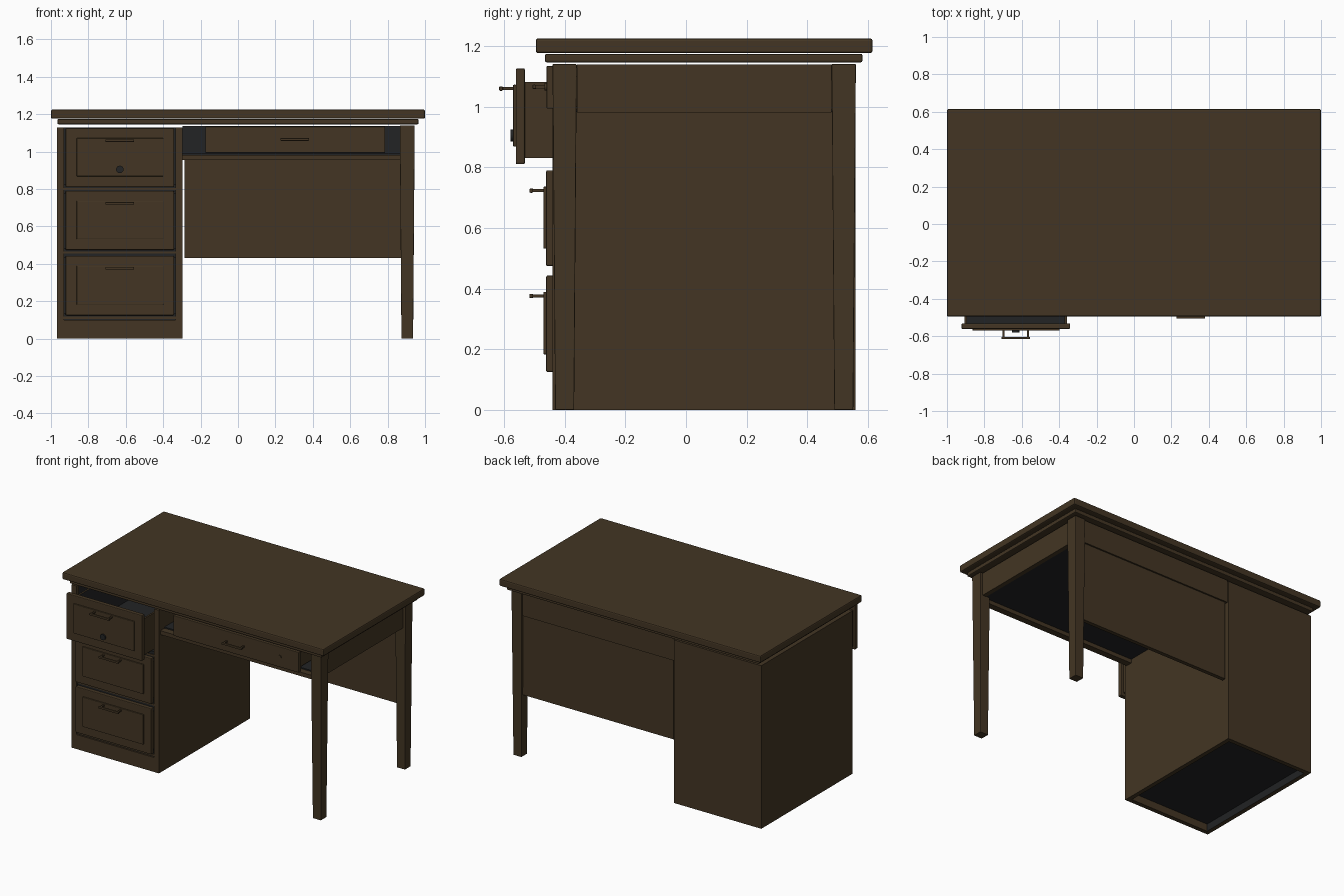
import bpy
import bmesh
from mathutils import Vector, Matrix

cube = bpy.data.objects.get("Cube")
if cube:
    bpy.data.objects.remove(cube, do_unlink=True)


def material(name, color):
    m = bpy.data.materials.new(name)
    m.use_nodes = True
    m.diffuse_color = color
    m.node_tree.nodes["Principled BSDF"].inputs["Base Color"].default_value = color
    return m


WOOD = material("dark_brown_wood", (0.056, 0.036, 0.017, 1))
DARK = material("dark_interior", (0.016, 0.017, 0.018, 1))


def finish(name, bm, mats, bevel=0):
    mesh = bpy.data.meshes.new(name)
    bm.to_mesh(mesh)
    bm.free()
    obj = bpy.data.objects.new(name, mesh)
    bpy.context.collection.objects.link(obj)
    for m in mats:
        mesh.materials.append(m)
    if bevel:
        mod = obj.modifiers.new("soft_edges", "BEVEL")
        mod.width = bevel
        mod.segments = 2


def box(name, x, y, z, bevel=0, dark=None, mat=WOOD, taper=1):
    """Box from ranges; the face looking along `dark` gets the interior colour."""
    bm = bmesh.new()
    bmesh.ops.create_cube(bm, size=1)
    lo, hi = Vector((x[0], y[0], z[0])), Vector((x[1], y[1], z[1]))
    scale = Matrix.Diagonal(hi - lo)
    for v in bm.verts:
        if v.co.z < 0:
            v.co.x *= taper
            v.co.y *= taper
        v.co = (lo + hi) / 2 + scale @ v.co
    bm.normal_update()
    if dark:
        for f in bm.faces:
            if f.normal.dot(Vector(dark)) > 0.9:
                f.material_index = 1
    finish(name, bm, (mat, DARK), bevel)


def disc(name, x, y, z, radius, depth, mat=WOOD):
    bm = bmesh.new()
    turn = Matrix.Translation((x, y, z)) @ Matrix.Rotation(1.5708, 4, "X")
    bmesh.ops.create_cone(bm, cap_ends=True, segments=16, radius1=radius,
                          radius2=radius, depth=depth, matrix=turn)
    finish(name, bm, (mat,))


def handle(name, x, y, z):
    """Bar pull on two posts, standing out from a front at y."""
    box(name + "_bar", (x - .077, x + .077), (y - .046, y - .034),
        (z - .007, z + .007), .003)
    for side, s in (("left", 1), ("right", -1)):
        px = x + s * .065
        box(name + "_post_" + side, (px - .005, px + .005), (y - .036, y),
            (z - .005, z + .005))


# Desk top in two layers
box("top_board", (-1, 1), (-.495, .615), (1.176, 1.225), .008)
box("top_underlayer", (-.965, .965), (-.465, .582), (1.146, 1.174), .006)

# Pedestal cabinet, open above and below
L, R, F, B, H = -.967, -.297, -.44, .558, 1.128
box("cabinet_right_side", (L, L + .03), (F + .03, B), (0, H), dark=(1, 0, 0))
box("cabinet_left_side", (R - .03, R), (F + .03, B), (0, H), dark=(-1, 0, 0))
box("cabinet_back", (L + .03, R - .03), (B - .03, B), (0, H), dark=(0, -1, 0))
box("cabinet_post_right", (L, L + .037), (F, F + .03), (0, H))
box("cabinet_post_left", (R - .037, R), (F, F + .03), (0, H))
box("cabinet_base_rail", (L + .037, R - .037), (F, F + .03), (0, .1))
box("cabinet_floor", (L + .03, R - .03), (F + .03, B - .03), (.05, .06), mat=DARK)
for i, z in enumerate((.112, .46, .8)):
    box("drawer_divider_%d" % i, (L + .037, R - .037), (F + .012, F + .04),
        (z - .025, z + .025), mat=DARK)
    box("divider_edge_%d" % i, (L + .037, R - .037), (F + .006, F + .012),
        (z - .006, z + .006))


# Pedestal drawers, the upper one pulled out
def drawer(name, y, z0, z1):
    box(name + "_front", (-.922, -.342), (y, y + .03), (z0, z1), .005)
    box(name + "_panel", (-.863, -.398), (y - .009, y + .002),
        (z0 + .058, z1 - .054), .003)
    box(name + "_side_right", (-.905, -.893), (y + .03, y + .8),
        (z0 + .02, z1 - .045), dark=(1, 0, 0))
    box(name + "_side_left", (-.371, -.359), (y + .03, y + .8),
        (z0 + .02, z1 - .045), dark=(-1, 0, 0))
    box(name + "_bottom", (-.893, -.371), (y + .03, y + .8),
        (z0 + .02, z0 + .032), dark=(0, 0, 1))
    box(name + "_rear", (-.893, -.371), (y + .788, y + .8),
        (z0 + .032, z1 - .045), dark=(0, -1, 0))
    handle(name + "_handle", -.632, y - .009, z1 - .067)


drawer("upper_drawer", -.561, .81, 1.126)
drawer("middle_drawer", -.461, .474, .79)
drawer("lower_drawer", -.461, .125, .443)
disc("upper_drawer_lock", -.632, -.573, .905, .02, .012, DARK)

# Tapered legs under the open end
for side, y in (("front", (-.44, -.36)), ("back", (.48, .56))):
    box(side + "_leg", (.865, .945), y, (0, 1.14), .003, taper=.78)

# Aprons and modesty panel
box("side_apron", (.895, .925), (-.36, .48), (.98, 1.138), dark=(-1, 0, 0))
box("back_apron", (R, .87), (.52, .55), (.98, 1.138), dark=(0, -1, 0))
box("modesty_panel", (-.285, .875), (.515, .542), (.43, .978))
box("front_rail", (R, .87), (-.425, -.38), (.955, .982))
box("compartment_bottom", (R, .895), (-.38, .515), (.982, .99), mat=DARK)

# Wide centre drawer
box("centre_drawer_front", (-.175, .787), (-.46, -.435), (.993, 1.134), .004)
for side, x in (("right", -.14), ("left", .74)):
    box("centre_drawer_side_" + side, (x, x + .012), (-.435, .25), (1.0, 1.1))
box("centre_drawer_bottom", (-.128, .74), (-.435, .25), (1.0, 1.01), mat=DARK)
handle("centre_drawer_handle", .303, -.46, 1.065)
disc("centre_drawer_lock", .643, -.462, 1.065, .012, .008)
